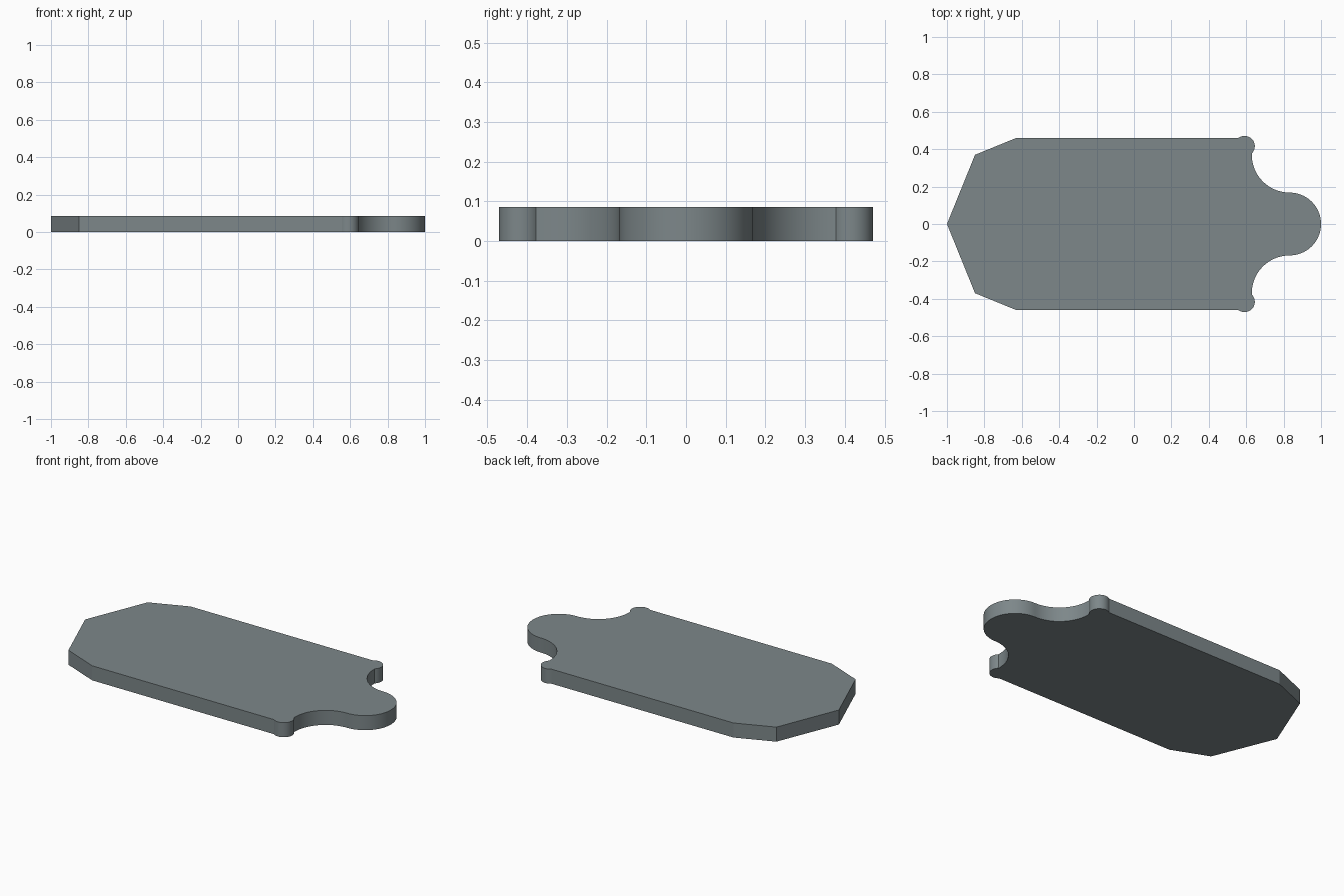
import bpy, bmesh, math

if "Cube" in bpy.data.objects:
    bpy.data.objects.remove(bpy.data.objects["Cube"])

THICKNESS = 0.086


def arc(cx, cy, r, start, end, steps):
    """Points along a circular arc, angles in degrees."""
    pts = []
    for i in range(steps + 1):
        a = math.radians(start + (end - start) * i / steps)
        pts.append((cx + r * math.cos(a), cy + r * math.sin(a)))
    return pts


# Upper half of the outline, from the pointed end to the rounded nose
half = [(-1.0, 0.0), (-0.85, 0.37), (-0.632, 0.459)]
half += arc(0.591, 0.416, 0.055, 128, -45, 20)      # corner bead
half += arc(0.832, 0.37, 0.202, 180, 270, 20)       # concave shoulder
half += arc(0.832, 0.0, 0.168, 90, 0, 20)[1:]       # rounded nose

# Mirror across y = 0, leaving out the two shared end points
outline = half + [(x, -y) for x, y in reversed(half[1:-1])]

# Extrude the outline into a plate
bm = bmesh.new()
base = bm.faces.new([bm.verts.new((x, y, 0.0)) for x, y in outline])
top = bmesh.ops.extrude_face_region(bm, geom=[base], use_keep_orig=True)
for v in top["geom"]:
    if isinstance(v, bmesh.types.BMVert):
        v.co.z = THICKNESS
bmesh.ops.recalc_face_normals(bm, faces=bm.faces)
mesh = bpy.data.meshes.new("plate")
bm.to_mesh(mesh)
bm.free()
plate = bpy.data.objects.new("plate", mesh)
bpy.context.collection.objects.link(plate)

# Slate grey colour
grey = bpy.data.materials.new("slate_grey")
grey.diffuse_color = (0.205, 0.243, 0.253, 1.0)
grey.use_nodes = True
grey.node_tree.nodes["Principled BSDF"].inputs["Base Color"].default_value = grey.diffuse_color
mesh.materials.append(grey)

# Smooth arcs, sharp corners
bpy.context.view_layer.objects.active = plate
plate.select_set(True)
bpy.ops.object.shade_smooth_by_angle(angle=math.radians(20))
